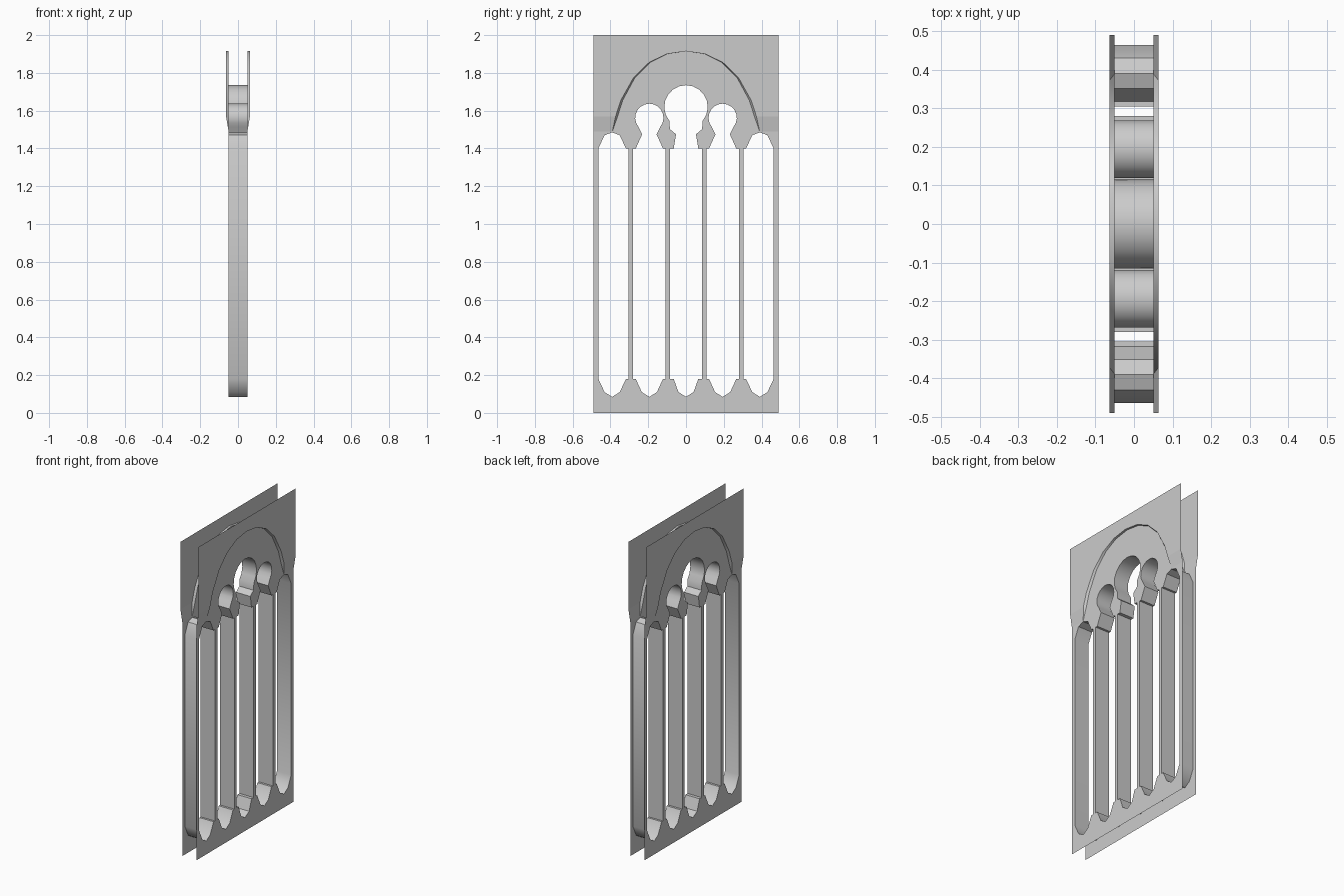
import bpy, bmesh, math

cube = bpy.data.objects.get("Cube")
if cube:
    bpy.data.objects.remove(cube, do_unlink=True)

stone = bpy.data.materials.new("grey_stone")
stone.use_nodes = True
stone.diffuse_color = (0.6, 0.6, 0.6, 1)
stone.node_tree.nodes["Principled BSDF"].inputs["Base Color"].default_value = (0.6, 0.6, 0.6, 1)

INNER, OUTER = 0.05, 0.063      # x of the recessed sheet and of the raised spandrel
EDGE, SPRING, RAISED, TOP = 0.49, 1.49, 1.57, 2.0
SILL, CAPITAL = 0.18, 1.40


def finish(bm, name, mirror=False):
    mesh = bpy.data.meshes.new(name)
    bm.to_mesh(mesh)
    bm.free()
    obj = bpy.data.objects.new(name, mesh)
    bpy.context.collection.objects.link(obj)
    mesh.materials.append(stone)
    bpy.ops.object.select_all(action='DESELECT')
    obj.select_set(True)
    bpy.context.view_layer.objects.active = obj
    bpy.ops.object.shade_smooth_by_angle(angle=math.radians(35))
    if mirror:
        obj.modifiers.new("other_side", 'MIRROR').use_axis = (True, False, False)
    return obj


def fill_sheet(bm, loops, x):
    """Flat sheet facing +x; the first loop is the border, the rest are holes."""
    edges = []
    for loop in loops:
        verts = [bm.verts.new((x, y, z)) for y, z in loop]
        edges += [bm.edges.new((a, b)) for a, b in zip(verts, verts[1:] + verts[:1])]
    made = bmesh.ops.triangle_fill(bm, edges=edges, use_beauty=True, normal=(1, 0, 0))
    faces = [g for g in made["geom"] if isinstance(g, bmesh.types.BMFace)]
    for f in faces:
        f.normal_update()
    bmesh.ops.reverse_faces(bm, faces=[f for f in faces if f.normal.x < 0])


def window(centre, half, right=None):
    """Counter-clockwise outline from half profiles running bottom to top."""
    right = right or half
    loop = [(centre + y, z) for y, z in right]
    loop += [(centre - y, z) for y, z in reversed(half[1:-1])]
    return loop


def foil(radius, height, start, steps):
    return [(radius * math.cos(a), height + radius * math.sin(a))
            for a in (math.radians(start + (90 - start) * i / steps) for i in range(steps))] \
        + [(0, height + radius)]


def mirrored(loop):
    return [(-y, z) for y, z in reversed(loop)]


# Half profiles of the three kinds of opening
def foot(width):
    return [(0, 0.085), (0.04, 0.11), (width, SILL)]


def shaft(jamb, width):
    return [(jamb, SILL), (jamb, CAPITAL), (width, CAPITAL)]


side_head = [(0.04, 1.47), (0, 1.485)]
side_half = foot(0.073) + shaft(0.086, 0.073) + side_head
side_plain = foot(0.073) + [(0.073, CAPITAL)] + side_head
inner_half = foot(0.072) + shaft(0.086, 0.072) + [(0.038, 1.475)] + foil(0.075, 1.562, -40, 7)
middle_half = foot(0.065) + shaft(0.086, 0.065) + [(0.053, 1.475), (0.085, 1.502)] \
    + foil(0.115, 1.62, -40, 7)

side = window(0.391, side_half, side_plain)
inner = window(0.194, inner_half)
windows = [side, inner, window(0, middle_half), mirrored(inner), mirrored(side)]

# Large arch: recessed edge and slightly wider raised edge
half_arch = [(0.39, SPRING), (0.362, RAISED), (0.335, 1.655), (0.27, 1.775),
             (0.19, 1.855), (0.1, 1.9), (0, 1.915)]
half_wide = [half_arch[0]] + [(y * 1.03, z) for y, z in half_arch[1:]]
arch = half_arch + mirrored(half_arch)[1:]
wide = half_wide + mirrored(half_wide)[1:]

# Pierced sheets
bm = bmesh.new()
border = [(-EDGE, 0), (EDGE, 0), (EDGE, SPRING)] + arch + [(-EDGE, SPRING)]
fill_sheet(bm, [border] + windows, INNER)
finish(bm, "pierced_sheet", mirror=True)

# Linings of the openings, facing into each opening
bm = bmesh.new()
for loop in windows:
    near = [bm.verts.new((-INNER, y, z)) for y, z in loop]
    far = [bm.verts.new((INNER, y, z)) for y, z in loop]
    for i in range(len(loop)):
        j = (i + 1) % len(loop)
        bm.faces.new((near[i], far[i], far[j], near[j]))
bmesh.ops.reverse_faces(bm, faces=bm.faces[:])
finish(bm, "window_linings")

# Raised spandrels above the arch
bm = bmesh.new()
fill_sheet(bm, [[(EDGE, RAISED), (EDGE, TOP), (-EDGE, TOP), (-EDGE, RAISED)]
                + list(reversed(wide[1:-1]))], OUTER)
# Sloping undersides at both ends
for s in (1, -1):
    quad = [(INNER, s * 0.39, SPRING), (INNER, s * EDGE, SPRING),
            (OUTER, s * EDGE, RAISED), (OUTER, s * half_wide[1][0], RAISED)]
    bm.faces.new([bm.verts.new(p) for p in quad[::s]])
finish(bm, "spandrel", mirror=True)

# Step between the recessed and raised arch edges
bm = bmesh.new()
low = [bm.verts.new((INNER, y, z)) for y, z in arch]
high = [low[0]] + [bm.verts.new((OUTER, y, z)) for y, z in wide[1:-1]] + [low[-1]]
for i in range(len(low) - 1):
    ring = list(dict.fromkeys((low[i], high[i], high[i + 1], low[i + 1])))
    bm.faces.new(ring)
bm.normal_update()
bmesh.ops.reverse_faces(bm, faces=[f for f in bm.faces if f.normal.x < 0])
finish(bm, "arch_step", mirror=True)
